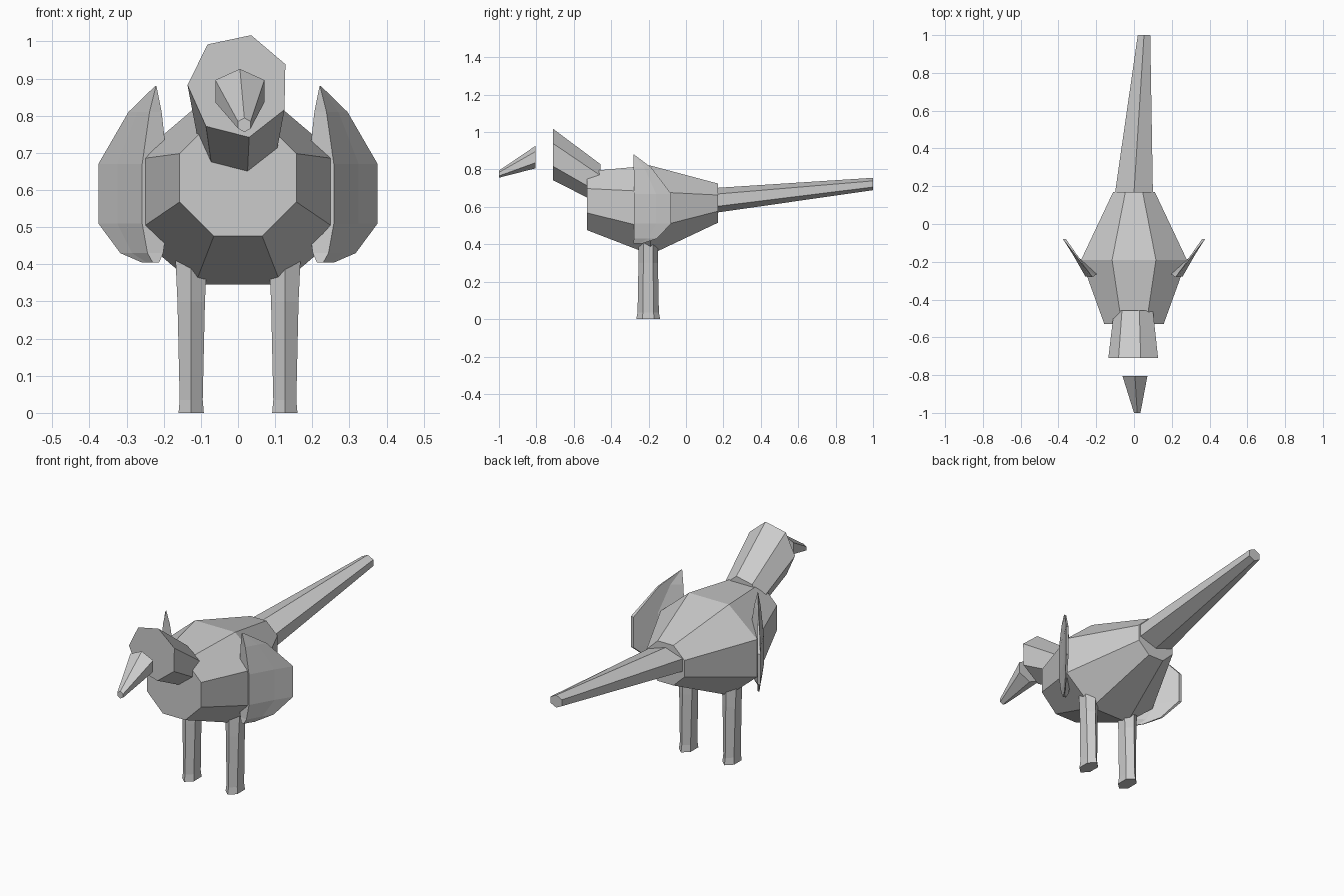
import bpy
import bmesh
from math import sin, cos, radians, pi
from mathutils import Vector

cube = bpy.data.objects.get("Cube")
if cube:
    bpy.data.objects.remove(cube)

grey = bpy.data.materials.new("plain grey")
grey.use_nodes = True
colour = (0.6, 0.6, 0.6, 1)
grey.diffuse_color = colour
grey.node_tree.nodes["Principled BSDF"].inputs["Base Color"].default_value = colour


def loft(name, rings):
    """Skin a list of equal-length point rings and cap both ends."""
    bm = bmesh.new()
    loops = [[bm.verts.new(p) for p in ring] for ring in rings]
    n = len(loops[0])
    for a, b in zip(loops, loops[1:]):
        for i in range(n):
            j = (i + 1) % n
            bm.faces.new((a[i], a[j], b[j], b[i]))
    bm.faces.new(loops[0][::-1])
    bm.faces.new(loops[-1])
    bmesh.ops.recalc_face_normals(bm, faces=bm.faces)
    mesh = bpy.data.meshes.new(name)
    bm.to_mesh(mesh)
    bm.free()
    mesh.materials.append(grey)
    obj = bpy.data.objects.new(name, mesh)
    bpy.context.collection.objects.link(obj)
    return obj


def ring(sides, start, y, cx, cz, rx, rz):
    """Upright polygon ring facing along y."""
    angles = [radians(start) + 2 * pi * i / sides for i in range(sides)]
    return [(cx + rx * cos(a), y, cz + rz * sin(a)) for a in angles]


def flat_ring(sides, start, z, cx, cy, rx, ry):
    """Level polygon ring."""
    return [(x, y, z) for x, _, y in ring(sides, start, 0, cx, cy, rx, ry)]


# Body: three octagons, sized by their flats
flat = 1 / cos(pi / 8)
loft("body", [ring(8, 22.5, y, 0, z, rx * flat, rz * flat) for y, z, rx, rz in (
    (-0.53, 0.633, 0.157, 0.157),
    (-0.19, 0.583, 0.28, 0.238),
    (0.17, 0.62, 0.11, 0.105))])

# Head: seven-sided, leaning back into the body
loft("head", [
    ring(7, 76, -0.71, 0.002, 0.88, 0.138, 0.141),
    ring(7, 76, -0.458, 0.002, 0.722, 0.108, 0.11)])

# Beak: tapered hexagon standing clear of the head
side = 1 / cos(pi / 6)
loft("beak", [
    ring(6, 90, -0.805, 0.005, 0.866, 0.066 * side, 0.06),
    ring(6, 90, -1.0, 0.017, 0.775, 0.017 * side, 0.019)])

# Tail: long tapered hexagon, swung to the left
loft("tail", [
    ring(6, 90, 0.168, 0.0, 0.636, 0.1 * side, 0.066),
    ring(6, 90, 1.0, 0.053, 0.7225, 0.033 * side, 0.033)])

# Wings: curved blade section, shrinking to a point at top and bottom
blade = [Vector(p) for p in (
    (0.19, -0.26), (0.258, -0.277), (0.325, -0.16),
    (0.376, -0.08), (0.36, -0.08), (0.29, -0.18))]
tip = Vector((0.22, -0.282))
levels = ((0.88, 0.02), (0.81, 0.48), (0.67, 1), (0.51, 1), (0.43, 0.62), (0.405, 0.25))

for label, s in (("left", 1), ("right", -1)):
    sections = []
    for z, size in levels:
        points = [tip.lerp(p, size) for p in blade]
        sections.append([(s * p.x, p.y, z) for p in points])
    loft(label + "_wing", sections)

    # Legs: hexagonal posts with flared feet
    loft(label + "_leg", [
        flat_ring(6, 90, z, s * 0.126, -0.202, rx * side, ry) for z, rx, ry in (
            (0.45, 0.044, 0.05),
            (0.3, 0.037, 0.052),
            (0.035, 0.031, 0.057),
            (0.0, 0.034, 0.064))])
